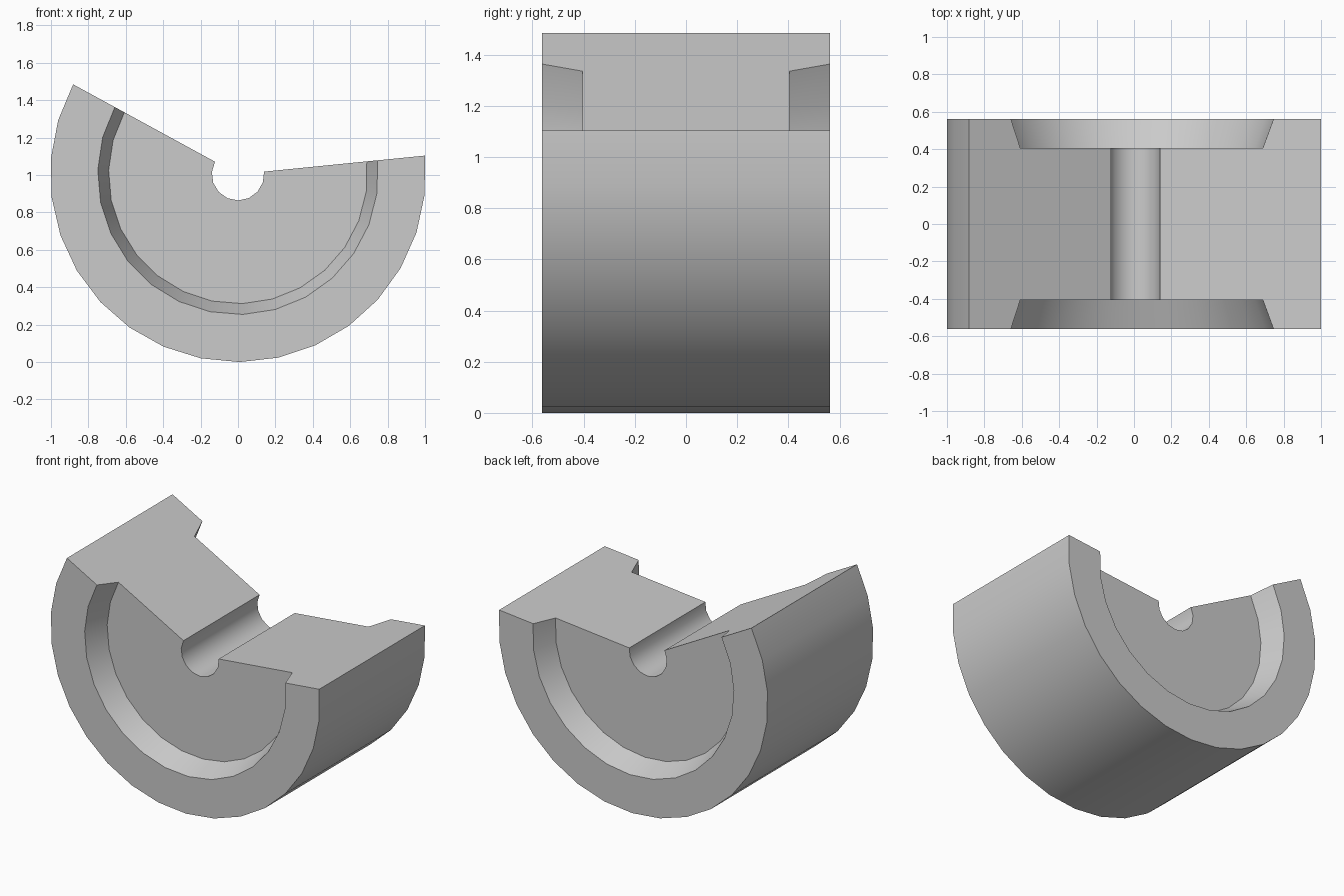
import bpy
import bmesh
from math import radians, sin, cos

cube = bpy.data.objects.get("Cube")
if cube:
    bpy.data.objects.remove(cube)

OUTER, RIM, FLOOR, BORE = 1.004, 0.75, 0.692, 0.14   # radii
HALF, DEEP = 0.562, 0.405                            # half length, recess floor
START, END = radians(151.4), radians(365.7)          # kept sector

grey = bpy.data.materials.new("light grey")
grey.use_nodes = True
colour = (0.6, 0.6, 0.6, 1)
grey.diffuse_color = colour
grey.node_tree.nodes["Principled BSDF"].inputs["Base Color"].default_value = colour

bm = bmesh.new()


def arc(radius, y, steps):
    """Arc of vertices around the roller axis."""
    angles = [START + (END - START) * i / steps for i in range(steps + 1)]
    return [bm.verts.new((radius * cos(a), y, OUTER + radius * sin(a))) for a in angles]


def strip(a, b):
    """Band of quads between two arcs with equal steps."""
    for i in range(len(a) - 1):
        bm.faces.new((a[i], a[i + 1], b[i + 1], b[i]))


# Arcs at each end: outer edge, recess rim, recess floor, bore edge
ends = []
for side in (-1, 1):
    ends.append([arc(OUTER, side * HALF, 18), arc(RIM, side * HALF, 16),
                 arc(FLOOR, side * DEEP, 16), arc(BORE, side * DEEP, 9)])

# End walls, recess floors and tapered recess sides
for outer, rim, floor, bore in ends:
    bm.faces.new(outer + rim[::-1])
    bm.faces.new(floor + bore[::-1])
    strip(rim, floor)

# Outer drum surface and bore
front, back = ends
strip(front[0], back[0])
strip(front[3], back[3])

# Two flat radial cuts
for k in (0, -1):
    bm.faces.new([r[k] for r in front] + [r[k] for r in reversed(back)])

bmesh.ops.recalc_face_normals(bm, faces=bm.faces[:])
mesh = bpy.data.meshes.new("cut_roller")
bm.to_mesh(mesh)
bm.free()
mesh.materials.append(grey)

roller = bpy.data.objects.new("cut_roller", mesh)
bpy.context.collection.objects.link(roller)
bpy.ops.object.select_all(action="DESELECT")
roller.select_set(True)
bpy.context.view_layer.objects.active = roller
bpy.ops.object.shade_smooth_by_angle(angle=radians(35))
